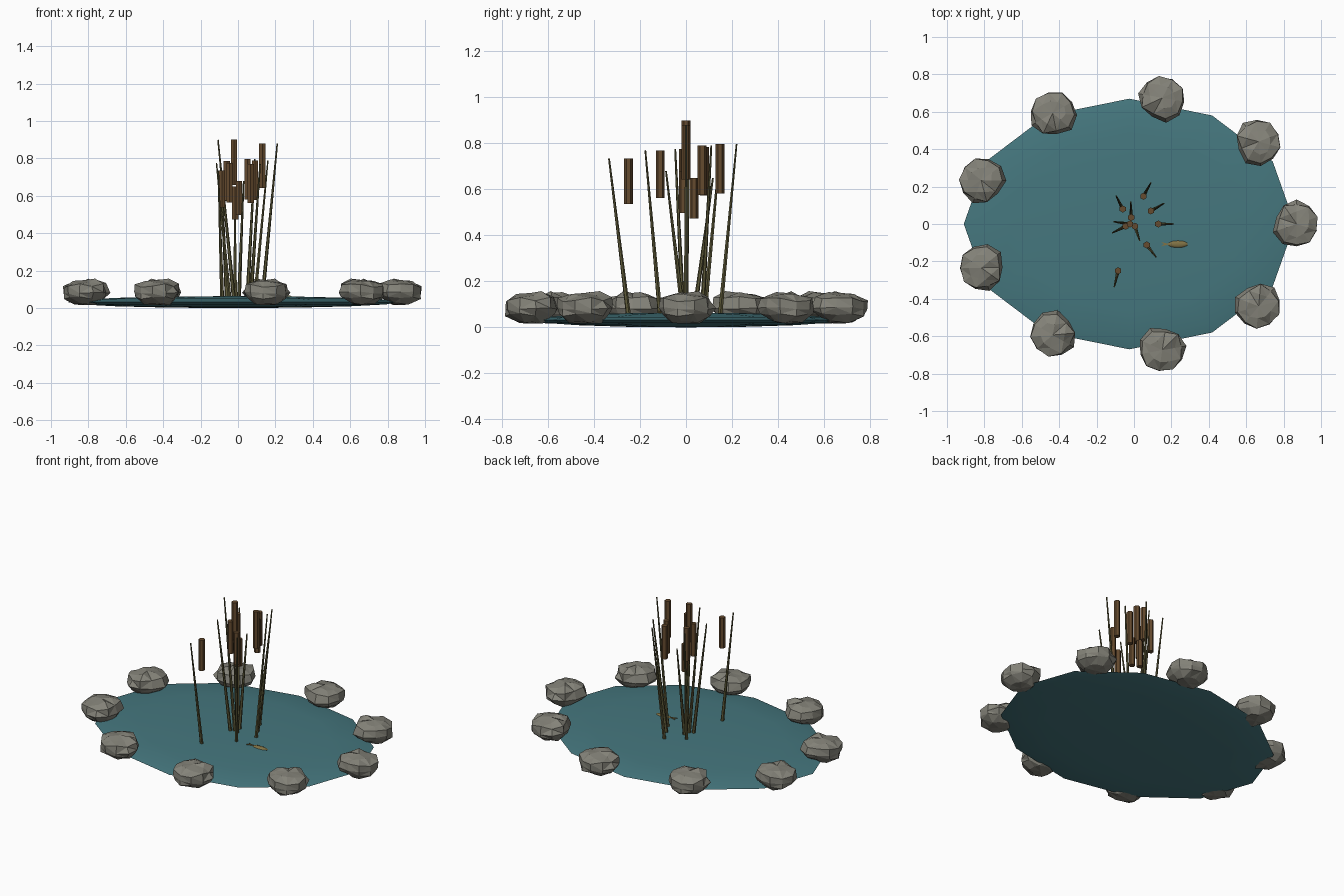
import bpy, bmesh, math, random
from mathutils import Vector, Matrix

if "Cube" in bpy.data.objects:
    bpy.data.objects.remove(bpy.data.objects["Cube"])

random.seed(7)


def material(name, colour):
    m = bpy.data.materials.new(name)
    m.diffuse_color = (*colour, 1)
    m.use_nodes = True
    m.node_tree.nodes["Principled BSDF"].inputs["Base Color"].default_value = m.diffuse_color
    return m


WATER = material("teal water", (0.06, 0.185, 0.21))
STONE = material("grey stone", (0.23, 0.225, 0.19))
STEM = material("olive stem", (0.11, 0.10, 0.04))
HEAD = material("brown seed head", (0.13, 0.07, 0.028))
FISH = material("muted gold", (0.22, 0.17, 0.06))


def make(name, bm, mat, smooth=None):
    me = bpy.data.meshes.new(name)
    bmesh.ops.recalc_face_normals(bm, faces=bm.faces)
    bm.to_mesh(me)
    bm.free()
    ob = bpy.data.objects.new(name, me)
    bpy.context.collection.objects.link(ob)
    me.materials.append(mat)
    if smooth:
        bpy.ops.object.select_all(action='DESELECT')
        ob.select_set(True)
        bpy.context.view_layer.objects.active = ob
        bpy.ops.object.shade_smooth_by_angle(angle=math.radians(smooth))
    return ob


def ball(segments, rings, size, centre=(0, 0, 0)):
    bm = bmesh.new()
    bmesh.ops.create_uvsphere(bm, u_segments=segments, v_segments=rings, radius=1)
    bmesh.ops.transform(bm, verts=bm.verts,
                        matrix=Matrix.Translation(centre) @ Matrix.Diagonal((*size, 1)))
    return bm


def rod(start, end, r1, r2, sides):
    """Tapered rod running from start to end."""
    a, b = Vector(start), Vector(end)
    turn = (b - a).to_track_quat('Z', 'Y').to_matrix().to_4x4()
    bm = bmesh.new()
    bmesh.ops.create_cone(bm, cap_ends=True, segments=sides, radius1=r1, radius2=r2,
                          depth=(b - a).length,
                          matrix=Matrix.Translation((a + b) / 2) @ turn)
    return bm


# Water: a very flat twelve-sided lens
make("pond_water", ball(12, 8, (0.885, 0.67, 0.032), (-0.025, 0, 0.032)), WATER, 30)

# Rocks: one craggy stone shape, turned as it goes round the shore
rock = ball(10, 6, (0.125, 0.13, 0.072))
for v in rock.verts:
    f = random.uniform(0.88, 1.12)
    v.co.x *= f
    v.co.y *= f
    v.co.z = max(-0.07, min(0.075, v.co.z + random.uniform(-0.012, 0.012)))
bmesh.ops.triangulate(rock, faces=rock.faces)
for i in range(9):
    a = i * math.tau / 9
    spot = Matrix.Translation((0.87 * math.cos(a), 0.685 * math.sin(a), 0.086))
    copy = rock.copy()
    bmesh.ops.transform(copy, verts=copy.verts, matrix=spot @ Matrix.Rotation(a, 4, 'Z'))
    make(f"shore_rock_{i + 1}", copy, STONE)
rock.free()

# Reeds: foot x, foot y, lean x, lean y, top height
reeds = [
    (0.13, 0.0, 0.08, 0.0, 0.88),
    (0.09, 0.07, 0.07, 0.04, 0.79),
    (0.05, 0.148, 0.04, 0.072, 0.797),
    (-0.06, 0.08, -0.035, 0.07, 0.785),
    (-0.015, 0.035, -0.002, 0.082, 0.65),
    (-0.022, 0.0, -0.085, 0.012, 0.90),
    (-0.045, -0.012, -0.07, -0.035, 0.775),
    (0.005, -0.012, 0.025, -0.075, 0.68),
    (0.068, -0.112, 0.05, -0.065, 0.77),
    (-0.085, -0.25, -0.02, -0.085, 0.735),
]
for i, (x, y, dx, dy, top) in enumerate(reeds, 1):
    make(f"reed_stem_{i}", rod((x, y, 0.05), (x + dx, y + dy, top), 0.011, 0.004, 6), STEM, 40)
    make(f"reed_head_{i}", rod((x, y, top * 0.73), (x, y, top), 0.019, 0.019, 6), HEAD, 40)

# Fish: slim back just breaking the surface, with a forked tail
make("fish_body", ball(10, 6, (0.055, 0.019, 0.008), (0.235, -0.108, 0.062)), FISH, 40)
tail = bmesh.new()
outline = [(0.19, -0.108), (0.145, -0.096), (0.16, -0.108), (0.145, -0.12)]
for flip in (0, 1):
    ids = (0, 1, 2) if not flip else (0, 2, 3)
    low = [tail.verts.new((*outline[k], 0.058)) for k in ids]
    face = tail.faces.new(low)
    ext = bmesh.ops.extrude_face_region(tail, geom=[face])
    for v in ext["geom"]:
        if isinstance(v, bmesh.types.BMVert):
            v.co.z += 0.009
make("fish_tail", tail, FISH)
